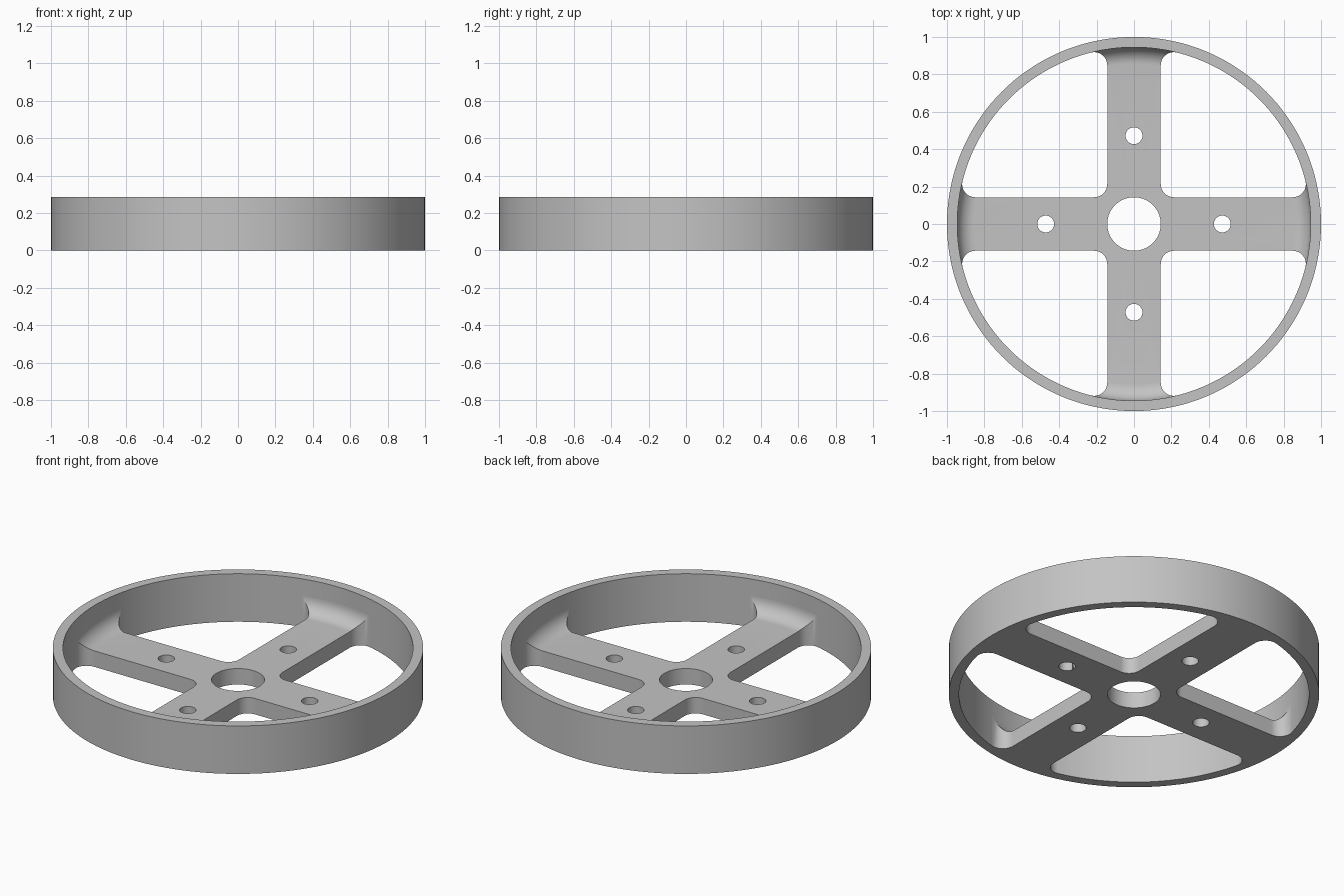
import bpy
import bmesh
from math import cos, sin, pi, sqrt, atan2
from mathutils import Vector, Matrix

SEGMENTS = 144
RIM_IN, RIM_OUT, HEIGHT = 0.945, 1.0, 0.286
HALF = 0.143          # half spoke width, also the hub hole radius
PLATE = 0.095         # spoke thickness
CORNER = 0.07         # rounding of the window corners
FILLET = 0.09         # rounding where the spokes rise into the rim

cube = bpy.data.objects.get("Cube")
if cube:
    bpy.data.objects.remove(cube, do_unlink=True)

grey = bpy.data.materials.new("plain grey")
grey.use_nodes = True
grey.diffuse_color = (0.55, 0.55, 0.55, 1)
grey.node_tree.nodes["Principled BSDF"].inputs["Base Color"].default_value = (0.55, 0.55, 0.55, 1)


def make_object(name, bm):
    bmesh.ops.recalc_face_normals(bm, faces=bm.faces)
    mesh = bpy.data.meshes.new(name)
    bm.to_mesh(mesh)
    bm.free()
    mesh.materials.append(grey)
    obj = bpy.data.objects.new(name, mesh)
    bpy.context.collection.objects.link(obj)
    return obj


def lathe(name, profile):
    """Turn a closed (radius, height) profile about z."""
    bm = bmesh.new()
    rings = []
    for i in range(SEGMENTS):
        a = 2 * pi * i / SEGMENTS
        rings.append([bm.verts.new((r * cos(a), r * sin(a), z)) for r, z in profile])
    n = len(profile)
    for i, ring in enumerate(rings):
        nxt = rings[(i + 1) % SEGMENTS]
        for j in range(n):
            k = (j + 1) % n
            bm.faces.new((ring[j], nxt[j], nxt[k], ring[k]))
    return make_object(name, bm)


def prism(name, outline, low, high):
    bm = bmesh.new()
    face = bm.faces.new([bm.verts.new((x, y, low)) for x, y in outline])
    new = bmesh.ops.extrude_face_region(bm, geom=[face])["geom"]
    bmesh.ops.translate(bm, vec=(0, 0, high - low),
                        verts=[v for v in new if isinstance(v, bmesh.types.BMVert)])
    return make_object(name, bm)


def arc(cx, cy, r, start, end, steps=12):
    return [(cx + r * cos(start + (end - start) * i / steps),
             cy + r * sin(start + (end - start) * i / steps)) for i in range(steps + 1)]


def apply_boolean(obj, cutter, operation):
    cutter.hide_render = True
    mod = obj.modifiers.new("cut", "BOOLEAN")
    mod.operation, mod.solver, mod.object = operation, "EXACT", cutter
    bpy.context.view_layer.objects.active = obj
    bpy.ops.object.modifier_apply(modifier=mod.name)
    bpy.data.objects.remove(cutter, do_unlink=True)


# Rim band
rim = lathe("rim", [(RIM_IN, 0), (RIM_OUT, 0), (RIM_OUT, HEIGHT), (RIM_IN, HEIGHT)])

# Turned plate with hub hole and a curved rise at its edge
edge = RIM_IN + 0.002
rise = arc(RIM_IN - FILLET, PLATE + FILLET, FILLET, 0, -pi / 2)
spokes = lathe("spokes", [(HALF, 0), (edge, 0), (edge, PLATE + FILLET)] + rise + [(HALF, PLATE)])

# Cross outline: one flared spoke side and hub corner per quarter turn
side = HALF + CORNER
reach = sqrt((RIM_IN - CORNER) ** 2 - side ** 2)
touch = atan2(reach, side)
quarter = arc(side, reach, CORNER, touch, pi)              # flare from rim to spoke
quarter += arc(side, side, CORNER, pi, 1.5 * pi)           # corner beside the hub
quarter += arc(reach, side, CORNER, -pi / 2, pi / 2 - touch)
# Step outward past the rim wall before crossing to the next quarter
out = 1.03
a = Vector(quarter[0]) * out
b = Vector(quarter[-1]) * out
half_angle = pi / 2 - touch
quarter = [tuple(a)] + quarter + [tuple(b)]
quarter += arc(0, 0, RIM_IN * out, half_angle, -half_angle, 10)[1:-1]
outline = []
for i in range(4):
    turn = Matrix.Rotation(-i * pi / 2, 2)
    outline += [tuple(turn @ Vector(p)) for p in quarter]
apply_boolean(spokes, prism("cross_cutter", outline, -0.2, 0.5), "INTERSECT")

# Bolt hole in each spoke
for i in range(4):
    t = i * pi / 2
    hole = arc(0.472 * cos(t), 0.472 * sin(t), 0.045, 0, 2 * pi, 40)[:-1]
    apply_boolean(spokes, prism("hole_cutter", hole, -0.2, 0.5), "DIFFERENCE")

# Smooth curved walls, crisp edges
for obj in (rim, spokes):
    bpy.ops.object.select_all(action="DESELECT")
    obj.select_set(True)
    bpy.context.view_layer.objects.active = obj
    bpy.ops.object.shade_smooth_by_angle(angle=pi / 6)
